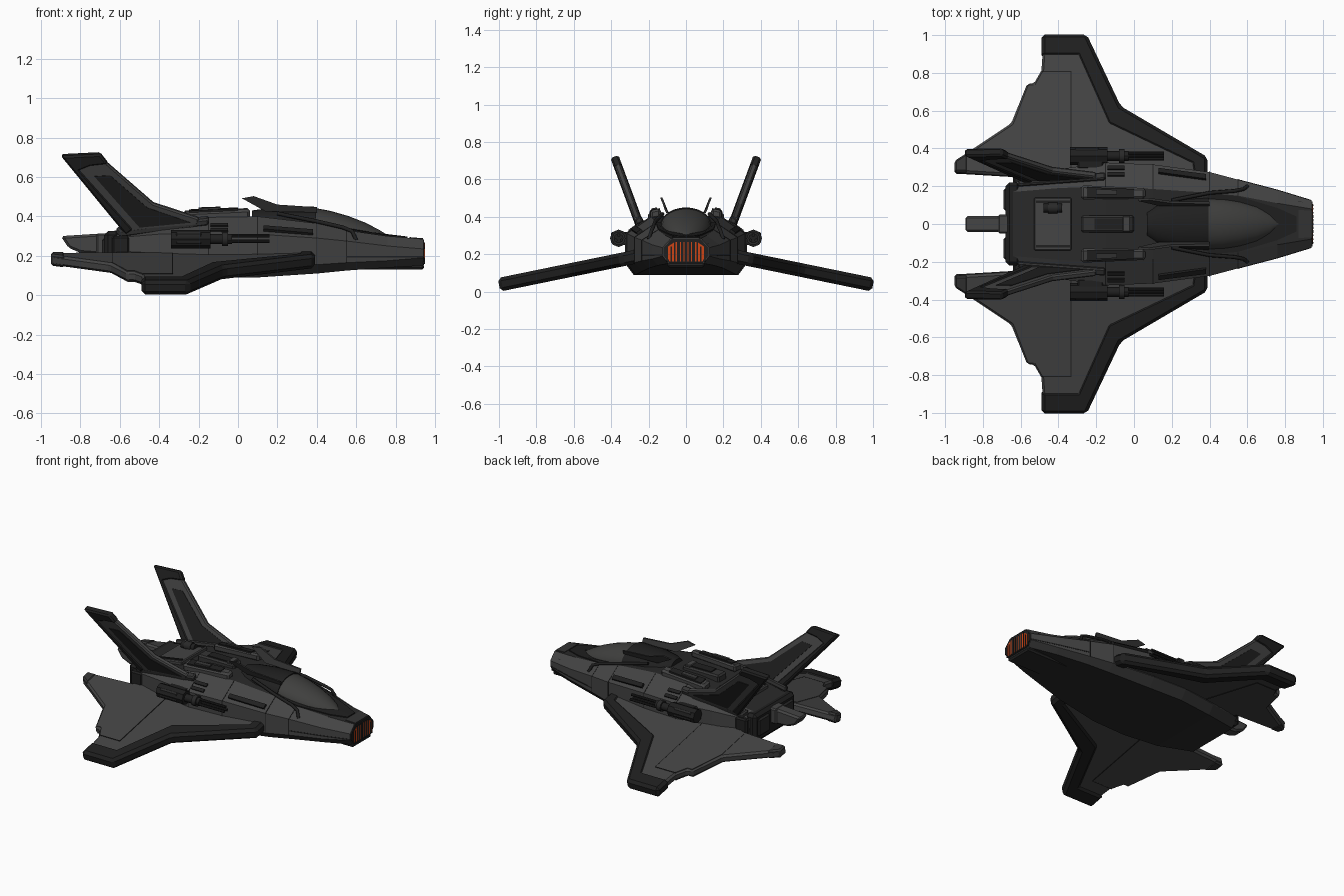
import bpy, bmesh, math
from mathutils import Vector as V

if "Cube" in bpy.data.objects:
    bpy.data.objects.remove(bpy.data.objects["Cube"])


def material(name, r, g, b):
    m = bpy.data.materials.new(name)
    m.diffuse_color = (r, g, b, 1)
    m.use_nodes = True
    m.node_tree.nodes["Principled BSDF"].inputs["Base Color"].default_value = m.diffuse_color
    return m


LIGHT = material("hull_grey", .057, .057, .057)
MID = material("panel_grey", .034, .034, .034)
DECK = material("deck_grey", .022, .022, .022)
DARK = material("trim_dark", .014, .014, .014)
GLASS = material("canopy_grey", .05, .05, .048)
ORANGE = material("grille_orange", .62, .06, .008)


def finish(bm, name, mats, bevel=0, mirror=False, smooth=False):
    bmesh.ops.recalc_face_normals(bm, faces=bm.faces)
    me = bpy.data.meshes.new(name)
    bm.to_mesh(me)
    bm.free()
    ob = bpy.data.objects.new(name, me)
    bpy.context.collection.objects.link(ob)
    for m in mats:
        me.materials.append(m)
    if bevel:
        b = ob.modifiers.new("bevel", 'BEVEL')
        b.width, b.segments, b.limit_method = bevel, 1, 'ANGLE'
    if mirror:
        ob.modifiers.new("mirror", 'MIRROR').use_axis = (False, True, False)
    if smooth:
        bpy.context.view_layer.objects.active = ob
        ob.select_set(True)
        bpy.ops.object.shade_smooth_by_angle(angle=math.radians(40))
        ob.select_set(False)
    return ob


def loft(name, rings, mats, rule=None, **kw):
    """Skin closed rings and cap both ends."""
    bm = bmesh.new()
    vs = [[bm.verts.new(p) for p in r] for r in rings]
    n = len(rings[0])
    for a, b in zip(vs, vs[1:]):
        for i in range(n):
            f = bm.faces.new((a[i], a[(i + 1) % n], b[(i + 1) % n], b[i]))
            if rule:
                f.material_index = rule(i)
    bm.faces.new(vs[0])
    bm.faces.new(vs[-1])
    return finish(bm, name, mats, **kw)


def slab(name, pts, thick, mat, **kw):
    """Flat outline given thickness on both sides of its plane."""
    t = V(thick) / 2
    return loft(name, [[V(p) - t for p in pts], [V(p) + t for p in pts]], [mat], **kw)


def box(name, x0, x1, y0, y1, z0, z1, mat, **kw):
    p = [(x0, y0, z0), (x1, y0, z0), (x1, y1, z0), (x0, y1, z0)]
    return loft(name, [p, [(a, b, z1) for a, b, c in p]], [mat], **kw)


def tube(name, x0, x1, y, z, r, mat, n=12, **kw):
    ring = [(y + r * math.cos(6.28319 * i / n), z + r * math.sin(6.28319 * i / n)) for i in range(n)]
    return loft(name, [[(x, a, b) for a, b in ring] for x in (x0, x1)], [mat], smooth=True, **kw)


# Faceted hull: x, deck half width, deck z, side half width, side z top / bottom, belly half width, belly z
STATIONS = [(-.64, .17, .325, .23, .29, .17, .19, .11), (-.4, .19, .365, .29, .31, .15, .25, .09),
            (-.15, .20, .395, .325, .31, .15, .28, .09), (.1, .185, .40, .315, .31, .15, .27, .09),
            (.4, .165, .365, .275, .29, .155, .23, .11), (.55, .15, .33, .235, .275, .165, .2, .125),
            (.76, .11, .30, .18, .25, .175, .15, .14), (.94, .08, .285, .125, .235, .19, .095, .15)]
rings = []
for x, wt, zt, ws, zu, zl, wb, zb in STATIONS:
    half = [(wt, zt), (ws, zu), (ws, zl), (wb, zb)]
    rings.append([(x, y, z) for y, z in half] + [(x, -y, z) for y, z in reversed(half)])
# Deck and belly are darker than the flanks
loft("hull", rings, [LIGHT, MID, DECK], rule=lambda i: {7: 2, 3: 2, 2: 1, 4: 1}.get(i, 0))

# Nose grille
slab("nose_surround", [(.943, y, z) for y, z in
     [(.075, .282), (.12, .235), (.12, .192), (.09, .153), (-.09, .153), (-.12, .192), (-.12, .235), (-.075, .282)]],
     (.006, 0, 0), DARK)
slab("grille_glow", [(.946, y, z) for y, z in
     [(.06, .265), (.105, .235), (.105, .19), (.088, .162), (-.088, .162), (-.105, .19), (-.105, .235), (-.06, .265)]],
     (.004, 0, 0), ORANGE)
for i in range(11):
    y = -.1 + i * .02
    w = .007 if abs(y) < .05 else .004
    box("grille_bar", .94, .95, y - w, y + w, .158, .268 if abs(y) < .07 else .242, DARK)
box("nose_chin", .55, .945, -.10, .10, .130, .16, DECK, bevel=.01)
slab("chin_seam", [(.55, .237, .195), (.76, .182, .195), (.94, .127, .196), (.94, .12, .196), (.55, .2, .195)],
     (0, 0, .007), DARK, mirror=True)
slab("nose_light", [(.83, .105, .272), (.9, .09, .27), (.9, .11, .254), (.83, .13, .254)], (0, .008, .008), DARK, mirror=True)
slab("nose_top", [(.87, .075, .292), (.94, .07, .286), (.94, -.07, .286), (.87, -.075, .292)], (0, 0, .006), MID)


# Wings droop outward from the root
def wing(pts, drop=0):
    return [(x, y, .178 - drop - (y - .33) * .205) for x, y in pts]


OUTER = [(.39, .25), (.39, .35), (-.07, .62), (-.25, 1.0), (-.49, 1.0)]
INNER = [(-.49, .88), (-.30, .88), (-.14, .52), (.30, .31), (.31, .25)]
slab("wing", wing([(.34, .2), (.34, .35), (-.1, .6), (-.27, .95), (-.48, .95), (-.49, .81), (-.53, .74),
                   (-.565, .74), (-.65, .53), (-.95, .33), (-.95, .27), (-.62, .25), (-.6, .2)]),
     (0, .01, .052), LIGHT, bevel=.012, mirror=True)
slab("wing_leading_edge", wing(OUTER + INNER, .004), (0, .014, .072), DARK, bevel=.018, mirror=True)
slab("wing_flap", wing([(-.335, .28), (-.335, .8), (-.485, .8), (-.525, .73), (-.56, .73), (-.64, .52), (-.64, .28)]),
     (0, .011, .057), LIGHT, mirror=True)
slab("wing_flap_seam", wing([(-.33, .28), (-.33, .805), (-.485, .805), (-.485, .8), (-.335, .8), (-.335, .28)]),
     (0, .011, .058), DARK, mirror=True)
slab("wing_aft_tip", wing([(-.95, .27), (-.95, .33), (-.88, .375), (-.88, .27)]), (0, .012, .06), MID, bevel=.01, mirror=True)


# Tail fins lean outward
def fin(pts):
    return [(x, .245 + (z - .35) * .37, z) for x, z in pts]


LEAN = V((0, 1, -.37)).normalized()
slab("tail_fin", fin([(-.2, .37), (-.2, .395), (-.43, .47), (-.66, .67), (-.70, .715), (-.88, .705), (-.55, .32), (-.25, .32)]),
     LEAN * .034, LIGHT, bevel=.008, mirror=True)
slab("tail_fin_edge", fin([(-.90, .712), (-.70, .722), (-.66, .67), (-.75, .66), (-.80, .64), (-.53, .34), (-.57, .31)]),
     LEAN * .046, DARK, bevel=.01, mirror=True)
slab("tail_fin_panel", fin([(-.73, .61), (-.65, .615), (-.46, .45), (-.24, .375), (-.50, .35)]), LEAN * .04, DARK, mirror=True)
slab("fin_root", [(-.62, .2, .33), (-.15, .235, .39), (-.15, .27, .37), (-.6, .25, .31)], (0, .01, .035), MID, bevel=.008, mirror=True)

# Engine block and tail boom
box("engine_block", -.68, -.6, -.22, .22, .13, .325, DARK, bevel=.02)
box("engine_nozzle", -.69, -.66, .07, .19, .17, .29, DECK, bevel=.01, mirror=True)
box("engine_side", -.64, -.55, .2, .258, .17, .3, DARK, bevel=.01, mirror=True)
slab("tail_boom", [(-.9, 0, .30), (-.62, 0, .318), (-.6, 0, .2), (-.8, 0, .215), (-.86, 0, .24)], (0, .085, 0), LIGHT, bevel=.012)
box("tail_boom_collar", -.72, -.66, -.05, .05, .21, .314, LIGHT, bevel=.008)


# Canopy: x, half width, base z, top z
def dome(name, stations, mat):
    rs = [[(x, w * math.cos(math.pi * i / 14), b + (t - b) * math.sin(math.pi * i / 14)) for i in range(15)]
          for x, w, b, t in stations]
    loft(name, rs, [mat], smooth=True)


dome("canopy_glass", [(.39, .135, .35, .443), (.47, .133, .335, .428), (.56, .12, .315, .402), (.65, .095, .30, .367),
                      (.72, .06, .29, .33), (.755, .03, .285, .308), (.768, .008, .285, .298)], GLASS)
dome("canopy_rear", [(.07, .07, .37, .43), (.12, .105, .37, .437), (.22, .13, .37, .444), (.38, .14, .35, .45), (.395, .14, .35, .448)], DARK)
for s in (1, -1):
    slab("canopy_frame", [(.39, s * .13, .365), (.39, s * .16, .365), (.55, s * .148, .332), (.76, s * .085, .302),
                          (.86, s * .04, .294), (.86, 0, .294), (.77, 0, .302), (.56, s * .11, .33)], (0, 0, .008), DARK)
slab("canopy_vane", [(.02, .128, .492), (.08, .132, .503), (.2, .115, .46), (.4, .112, .447), (.4, .10, .42), (.14, .10, .425)],
     (0, .012, 0), MID, mirror=True)

# Curved pipes beside the cockpit
for s in (1, -1):
    cu = bpy.data.curves.new("cockpit_pipe", 'CURVE')
    cu.dimensions, cu.bevel_depth, cu.bevel_resolution = '3D', .010, 2
    cu.use_fill_caps = True
    sp = cu.splines.new('POLY')
    path = [(.2, .125, .415), (.4, .165, .375), (.53, .175, .345), (.58, .185, .325), (.6, .2, .28)]
    sp.points.add(len(path) - 1)
    for p, (x, y, z) in zip(sp.points, path):
        p.co = (x, s * y, z, 1)
    cu.materials.append(DARK)
    bpy.context.collection.objects.link(bpy.data.objects.new("cockpit_pipe", cu))

# Deck equipment
slab("deck_hatch", [(-.53, -.14, .352), (-.53, .14, .352), (-.33, .14, .383), (-.33, -.14, .383)],
     (0, 0, .03), LIGHT, bevel=.006)
slab("deck_hatch_rail", [(-.52, .11, .368), (-.52, .125, .368), (-.34, .125, .398), (-.34, .11, .398)], (0, 0, .012), DARK, mirror=True)
tube("deck_turret", -.48, -.38, .085, .392, .024, DARK)
tube("deck_turret_cap", -.455, -.405, .085, .392, .03, DECK)
box("spine_box", -.28, 0, -.045, .045, .37, .425, MID, bevel=.01)
box("spine_vent", -.21, -.06, -.03, .03, .42, .432, DARK)
box("spine_cap", -.06, -.02, -.04, .04, .42, .436, LIGHT, bevel=.004)
slab("deck_pod", [(-.28, .13, .405), (-.28, .205, .395), (.06, .19, .41), (.06, .135, .42)], (0, 0, .05), LIGHT, bevel=.012, mirror=True)
slab("deck_pod_vent", [(-.25, .14, .428), (-.25, .195, .42), (-.0, .185, .432), (-.0, .14, .438)], (0, 0, .016), DARK, mirror=True)
slab("deck_pod_cap", [(-.20, .155, .438), (-.20, .185, .434), (-.09, .18, .438), (-.09, .155, .442)], (0, 0, .016), MID, mirror=True)

# Plates and vents on the sloped shoulders
slab("shoulder_strip", [(.13, .27, .348), (.13, .292, .33), (.38, .26, .308), (.38, .235, .328)], (0, .01, .014), DARK, mirror=True)
for y in (.25, .285):
    z = .395 - (y - .195) * .70
    slab("shoulder_vent", [(-.14, y, z), (-.05, y, z), (-.05, y + .018, z - .013), (-.14, y + .018, z - .013)],
         (0, .012, .02), DARK, mirror=True)
for i in (2, 3, 4, 5):
    x, wt, zt, ws, zu, zl, wb, zb = STATIONS[i]
    slab("hull_seam", [(x, wt, zt + .001), (x, ws + .002, zu + .001), (x, ws + .002, zl), (x, ws - .02, zl), (x, ws - .02, zu - .02)],
         (.005, 0, 0), DARK, mirror=True)

# Side cannons
box("cannon_mount", -.30, -.16, .29, .35, .25, .32, DARK, bevel=.01, mirror=True)
tube("cannon_body", -.34, -.14, .36, .285, .047, DARK, n=8, mirror=True)
box("cannon_cover", -.32, -.18, .345, .402, .255, .32, DECK, bevel=.01, mirror=True)
tube("cannon_neck", -.15, -.03, .36, .285, .026, DARK, n=10, mirror=True)
tube("cannon_collar", -.08, -.05, .36, .285, .036, DECK, n=10, mirror=True)
for dy, dz in ((0, .017), (.015, -.01), (-.015, -.01)):
    tube("cannon_barrel", -.05, .16, .36 + dy, .285 + dz, .009, DARK, n=8, mirror=True)
